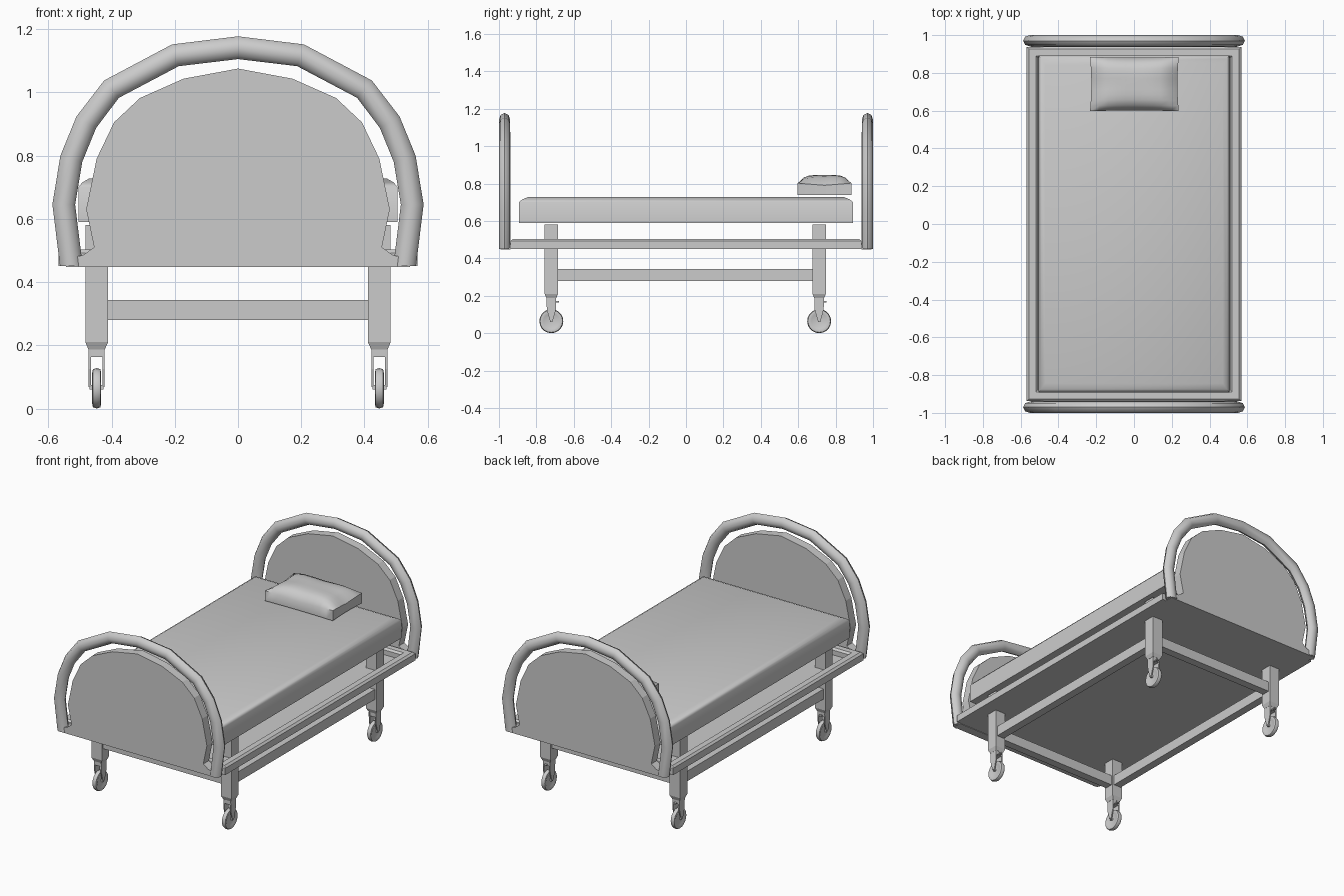
import bpy, bmesh, math
from mathutils import Vector

if "Cube" in bpy.data.objects:
    bpy.data.objects.remove(bpy.data.objects["Cube"])

GREY = (0.6, 0.6, 0.6, 1)
mat = bpy.data.materials.new("plain grey")
mat.use_nodes = True
mat.diffuse_color = GREY
mat.node_tree.nodes["Principled BSDF"].inputs["Base Color"].default_value = GREY


def finish(bm, name, smooth=None):
    """Turn a bmesh into an object, optionally smooth below an angle."""
    bmesh.ops.recalc_face_normals(bm, faces=bm.faces[:])
    me = bpy.data.meshes.new(name)
    bm.to_mesh(me)
    bm.free()
    me.materials.append(mat)
    ob = bpy.data.objects.new(name, me)
    bpy.context.collection.objects.link(ob)
    if smooth:
        bpy.ops.object.select_all(action='DESELECT')
        ob.select_set(True)
        bpy.context.view_layer.objects.active = ob
        bpy.ops.object.shade_smooth_by_angle(angle=math.radians(smooth))
    return ob


def add_box(bm, lo, hi):
    lo, hi = Vector(lo), Vector(hi)
    vs = bmesh.ops.create_cube(bm, size=1)["verts"]
    for v in vs:
        v.co = (lo + hi) / 2 + v.co * (hi - lo)
    return vs


def box(name, lo, hi):
    bm = bmesh.new()
    add_box(bm, lo, hi)
    return finish(bm, name)


def loft(bm, rings, caps=True):
    """Skin a list of point rings."""
    rows = [[bm.verts.new(p) for p in r] for r in rings]
    n = len(rows[0])
    for a, b in zip(rows, rows[1:]):
        for i in range(n):
            j = (i + 1) % n
            bm.faces.new((a[i], a[j], b[j], b[i]))
    if caps:
        bm.faces.new(rows[0])
        bm.faces.new(rows[-1])


def square(cx, cy, z, h):
    return [(cx + sx * h, cy + sy * h, z) for sx, sy in ((-1, -1), (1, -1), (1, 1), (-1, 1))]


def extrude_profile(bm, pts, axis, a, b):
    """Prism of a 2D profile along x or y."""
    put = (lambda p, t: (t, p[0], p[1])) if axis == 'x' else (lambda p, t: (p[0], t, p[1]))
    loft(bm, [[put(p, a) for p in pts], [put(p, b) for p in pts]])


def mirrored(half):
    """Complete a half outline running from the base to the centre top."""
    return half + [(-x, z) for x, z in reversed(half[:-1])]


# Head and foot ends: arched tube around a rounded panel
ARCH = mirrored([(0.527, 0.45), (0.551, 0.645), (0.527, 0.79), (0.48, 0.905),
                 (0.40, 1.01), (0.198, 1.117), (0, 1.141)])
PANEL = mirrored([(0.545, 0.447), (0.535, 0.475), (0.49, 0.485), (0.455, 0.51), (0.48, 0.63),
                  (0.447, 0.79), (0.392, 0.905), (0.31, 0.982), (0.172, 1.043), (0, 1.075)])
for end, s in (("foot", -1), ("head", 1)):
    path = [Vector((x, 0, z)) for x, z in ARCH]
    rings = []
    for i, p in enumerate(path):
        t_in = (p - path[max(i - 1, 0)]).normalized()
        t_out = (path[min(i + 1, len(path) - 1)] - p).normalized()
        t = (t_in + t_out).normalized()
        side = Vector((t.z, 0, -t.x))
        if i in (0, len(path) - 1):
            side = Vector((1 if t.z > 0 else -1, 0, 0))
        ring = []
        for k in range(8):
            a = math.tau * k / 8
            ring.append(p + side * 0.036 * math.cos(a)
                        + Vector((0, s * 0.97 + 0.03 * math.sin(a), 0)))
        rings.append(ring)
    bm = bmesh.new()
    loft(bm, rings)
    finish(bm, end + "_arch_tube", 50)
    bm = bmesh.new()
    extrude_profile(bm, PANEL, 'y', s * 0.992, s * 0.937)
    finish(bm, end + "_panel")

# Base deck with a raised rail frame
box("base_deck", (-0.53, -0.94, 0.45), (0.53, 0.94, 0.462))
bm = bmesh.new()
prof = [(0, 0.45), (0.012, 0.45), (0.06, 0.45), (0.06, 0.492), (0.048, 0.503), (0.012, 0.503), (0, 0.492)]
corners = []
for d, z in prof:
    corners.append([(sx * (0.568 - d), sy * (0.938 - d), z)
                    for sx, sy in ((-1, -1), (1, -1), (1, 1), (-1, 1))])
loft(bm, corners + corners[:1], caps=False)
bmesh.ops.remove_doubles(bm, verts=bm.verts[:], dist=1e-5)
finish(bm, "rail_frame")

# Mattress with softened top edge
bm = bmesh.new()
rings = []
for z, inset in ((0.59, 0), (0.70, 0), (0.715, 0.018), (0.728, 0.05)):
    x, y = 0.505 - inset * 0.7, 0.893 - inset
    rings.append([(-x, -y, z), (x, -y, z), (x, y, z), (-x, y, z)])
loft(bm, rings)
finish(bm, "mattress", 60)

# Pillow: boxed sides, pinched edges and a domed top
bm = bmesh.new()
N = 10
bmesh.ops.create_grid(bm, x_segments=N, y_segments=N, size=1)
base = [v.co.copy() for v in bm.verts]
ext = bmesh.ops.extrude_face_region(bm, geom=bm.faces[:])["geom"]
top = {v for v in ext if isinstance(v, bmesh.types.BMVert)}
for v in bm.verts:
    u, w = v.co.x, v.co.y
    dome = ((1 - u ** 4) * (1 - w ** 4)) ** 0.7 if max(abs(u), abs(w)) < 0.999 else 0
    pinch_x = 1 - 0.03 * (1 - w * w)
    pinch_y = 1 - 0.03 * (1 - u * u)
    z = 0.79 + 0.012 * (abs(u * w)) + 0.055 * dome if v in top else 0.738
    v.co = (0.002 + 0.235 * u * pinch_x, 0.741 + 0.144 * w * pinch_y, z)
finish(bm, "pillow", 50)

# Legs, casters and lower stretchers
LX, LY, SHIFT = 0.447, 0.716, -0.004
FORK = [(-0.026, 0.185), (0.026, 0.185), (0.024, 0.125), (0.008, 0.068), (-0.008, 0.068), (-0.024, 0.125)]
for sx, side in ((1, "left"), (-1, "right")):
    for sy, end in ((-1, "front"), (1, "back")):
        cx, cy = sx * LX, sy * LY + SHIFT
        tag = f"{end}_{side}_"
        bm = bmesh.new()
        loft(bm, [square(cx, cy, z, h) for z, h in ((0.187, 0.026), (0.21, 0.036), (0.58, 0.036))])
        finish(bm, tag + "leg")

        # fork: two tapered cheeks under a crown, with a small brake tab
        bm = bmesh.new()
        for c in (-1, 1):
            extrude_profile(bm, [(cy + y, z) for y, z in FORK], 'x', cx + c * 0.018, cx + c * 0.025)
        add_box(bm, (cx - 0.025, cy - 0.025, 0.163), (cx + 0.025, cy + 0.025, 0.19))
        add_box(bm, (cx - 0.008, cy + 0.025, 0.165), (cx + 0.008, cy + 0.04, 0.172))
        add_box(bm, (cx - 0.022, cy - 0.006, 0.06), (cx + 0.022, cy + 0.006, 0.074))
        finish(bm, tag + "caster_fork")

        # wheel with rounded tread
        bm = bmesh.new()
        rings = []
        for dx, r in ((-0.010, 0.042), (-0.014, 0.050), (-0.012, 0.060), (0, 0.064),
                      (0.012, 0.060), (0.014, 0.050), (0.010, 0.042)):
            rings.append([(cx + dx, cy + r * math.cos(math.tau * k / 20),
                           0.064 + r * math.sin(math.tau * k / 20)) for k in range(20)])
        loft(bm, rings)
        finish(bm, tag + "caster_wheel", 50)

for s, side in ((1, "left"), (-1, "right")):
    x = s * LX
    box(side + "_stretcher", (x - 0.025, SHIFT - LY, 0.28), (x + 0.025, SHIFT + LY, 0.343))
for s, end in ((-1, "front"), (1, "back")):
    y = s * LY + SHIFT
    box(end + "_stretcher", (-LX, y - 0.025, 0.28), (LX, y + 0.025, 0.343))
